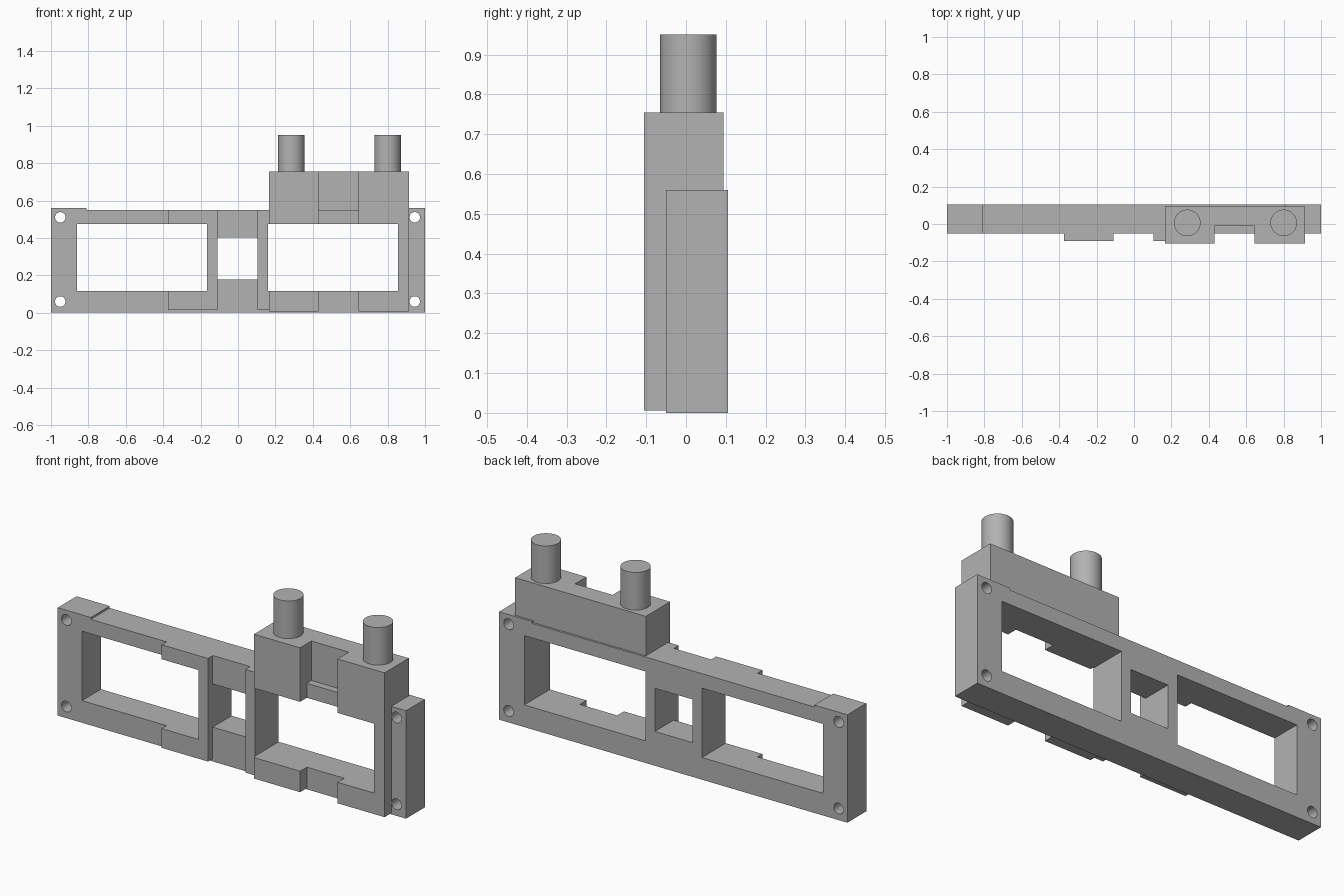
import bpy
from mathutils import Vector

default = bpy.data.objects.get("Cube")
if default:
    bpy.data.objects.remove(default, do_unlink=True)

grey = bpy.data.materials.new("plain grey")
grey.use_nodes = True
grey.diffuse_color = (0.45, 0.45, 0.45, 1)
grey.node_tree.nodes["Principled BSDF"].inputs["Base Color"].default_value = (0.45, 0.45, 0.45, 1)


def finish(name):
    ob = bpy.context.object
    ob.name = name
    bpy.ops.object.transform_apply(location=True, rotation=True, scale=True)
    ob.data.materials.append(grey)
    return ob


def box(name, x, y, z):
    lo, hi = Vector((x[0], y[0], z[0])), Vector((x[1], y[1], z[1]))
    bpy.ops.mesh.primitive_cube_add(size=1, location=(lo + hi) / 2)
    bpy.context.object.scale = hi - lo
    return finish(name)


def rod(name, radius, depth, location, rotation=(0, 0, 0)):
    bpy.ops.mesh.primitive_cylinder_add(vertices=48, radius=radius, depth=depth,
                                        location=location, rotation=rotation)
    ob = finish(name)
    bpy.ops.object.shade_smooth_by_angle(angle=0.6)
    return ob


def combine(base, tool, operation):
    """Apply a boolean and discard the tool."""
    tool.hide_render = True
    mod = base.modifiers.new(operation.lower(), "BOOLEAN")
    mod.operation, mod.solver, mod.object = operation, "EXACT", tool
    bpy.context.view_layer.objects.active = base
    bpy.ops.object.modifier_apply(modifier=mod.name)
    bpy.data.objects.remove(tool, do_unlink=True)


FRONT, BACK, TOP = -0.05, 0.105, 0.55

# Long mounting frame with slightly taller ends
frame = box("mounting_frame", (-1, 1), (FRONT, BACK), (0, TOP))
solids = [
    box("right_end", (-1, -0.81), (FRONT, BACK), (0, 0.56)),
    box("left_end", (0.81, 1), (FRONT, BACK), (0, 0.56)),
    # Raised pads on the front
    box("right_pad", (-0.375, -0.11), (-0.09, 0), (0.015, TOP)),
    box("middle_pad", (0.105, 0.2), (-0.09, 0), (0.015, TOP)),
    # Tall blocks joined by a recessed bridge
    box("inner_block", (0.165, 0.43), (-0.105, 0.094), (0.006, 0.755)),
    box("outer_block", (0.645, 0.915), (-0.105, 0.094), (0.006, 0.755)),
    box("bridge", (0.4, 0.7), (-0.012, 0.094), (0.4, 0.755)),
]
for solid in solids:
    combine(frame, solid, "UNION")

# Window openings
for x, z in [((-0.86, -0.165), (0.115, 0.475)),
             ((-0.11, 0.105), (0.178, 0.402)),
             ((0.16, 0.855), (0.115, 0.475))]:
    combine(frame, box("window_cutter", x, (-0.3, 0.3), z), "DIFFERENCE")

# Screw holes in the corners
for x in (-0.95, 0.945):
    for z in (0.06, 0.51):
        hole = rod("hole_cutter", 0.028, 0.6, (x, 0, z), (1.570796, 0, 0))
        combine(frame, hole, "DIFFERENCE")
bpy.context.view_layer.objects.active = frame
frame.select_set(True)
bpy.ops.object.shade_smooth_by_angle(angle=0.6)

# Pins on top of the blocks
for name, x in (("inner_pin", 0.285), ("outer_pin", 0.8)):
    rod(name, 0.071, 0.196, (x, 0.006, 0.852))
